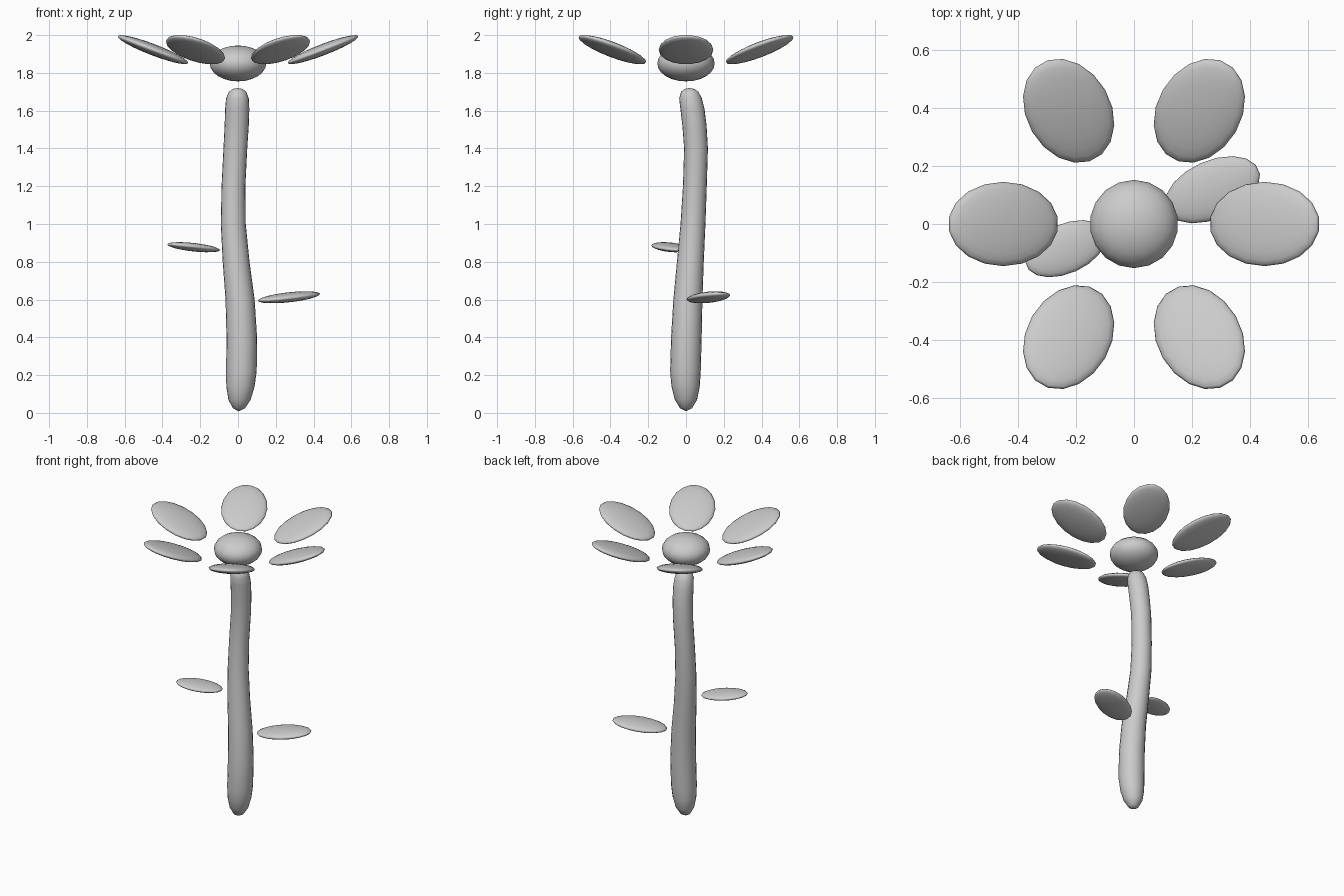
import bpy, bmesh, math
from mathutils import Matrix, Vector

cube = bpy.data.objects.get("Cube")
if cube:
    bpy.data.objects.remove(cube, do_unlink=True)

grey = bpy.data.materials.new("plain grey")
grey.use_nodes = True
grey.diffuse_color = (0.6, 0.6, 0.6, 1)
grey.node_tree.nodes["Principled BSDF"].inputs["Base Color"].default_value = (0.6, 0.6, 0.6, 1)


def add_object(name, bm):
    """Turn a bmesh into a smooth grey object."""
    mesh = bpy.data.meshes.new(name)
    bmesh.ops.recalc_face_normals(bm, faces=bm.faces)
    for face in bm.faces:
        face.smooth = True
    bm.to_mesh(mesh)
    bm.free()
    mesh.materials.append(grey)
    obj = bpy.data.objects.new(name, mesh)
    bpy.context.collection.objects.link(obj)
    return obj


def ellipsoid(name, centre, radii, heading=0, tilt=0):
    """Squashed sphere; long axis turned to heading, outer end raised by tilt."""
    bm = bmesh.new()
    bmesh.ops.create_uvsphere(bm, u_segments=18, v_segments=12, radius=1)
    turn = Matrix.Rotation(math.radians(heading), 4, 'Z') @ Matrix.Rotation(math.radians(-tilt), 4, 'Y')
    bm.transform(Matrix.Translation(centre) @ turn @ Matrix.Diagonal((*radii, 1)))
    return add_object(name, bm)


# Flower head: centre and a ring of six petals
ellipsoid("flower_centre", (0, 0, 1.85), (0.152, 0.152, 0.095))
for i in range(6):
    a = math.radians(60 * i)
    ellipsoid(f"petal_{i + 1}", (0.45 * math.cos(a), 0.45 * math.sin(a), 1.923),
              (0.203, 0.145, 0.03), 60 * i, 21)

# Two leaves on opposite sides
ellipsoid("left_leaf", (0.27, 0.118, 0.612), (0.175, 0.1, 0.026), 24, 6)
ellipsoid("right_leaf", (-0.235, -0.085, 0.877), (0.149, 0.085, 0.022), 204, 6)

# Stem: stacked rings along a gentle S, rounded at both ends (x, y, z, radius)
path = [(0.005, 0, 0.025, 0.032), (0.008, 0, 0.07, 0.059), (0.013, -0.002, 0.14, 0.075),
        (0.018, -0.003, 0.22, 0.081), (0.02, 0.002, 0.4, 0.081), (0.011, 0.01, 0.6, 0.077),
        (-0.01, 0.023, 0.8, 0.071), (-0.025, 0.037, 1.0, 0.066), (-0.024, 0.047, 1.2, 0.063),
        (-0.014, 0.053, 1.4, 0.063), (-0.007, 0.045, 1.52, 0.064), (-0.004, 0.034, 1.61, 0.064),
        (-0.003, 0.024, 1.665, 0.06), (-0.002, 0.02, 1.7, 0.046), (-0.002, 0.018, 1.715, 0.026)]
SIDES = 20
bm = bmesh.new()
rings = []
for x, y, z, r in path:
    rings.append([bm.verts.new((x + r * math.cos(t), y + r * math.sin(t), z))
                  for t in (math.tau * k / SIDES for k in range(SIDES))])
for low, high in zip(rings, rings[1:]):
    for k in range(SIDES):
        n = (k + 1) % SIDES
        bm.faces.new((low[k], low[n], high[n], high[k]))
for ring, tip in ((rings[0], (0.003, 0, 0.008)), (rings[-1], (-0.002, 0.017, 1.72))):
    pole = bm.verts.new(Vector(tip))
    for k in range(SIDES):
        bm.faces.new((ring[k], ring[(k + 1) % SIDES], pole))
add_object("stem", bm)
